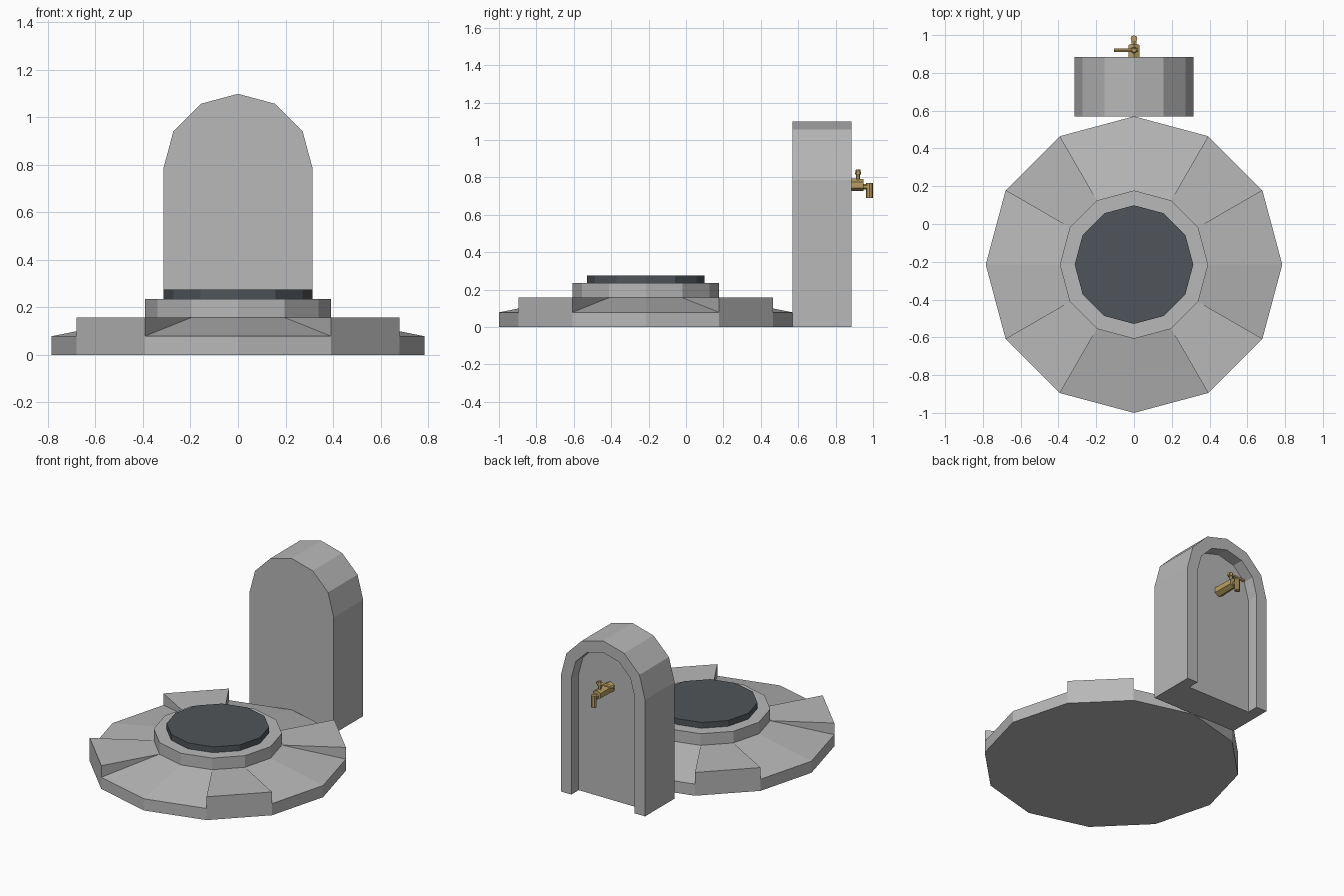
import bpy, bmesh
from math import cos, sin, radians, pi
from mathutils import Vector, Matrix

if "Cube" in bpy.data.objects:
    bpy.data.objects.remove(bpy.data.objects["Cube"])

U = 0.785          # plinth radius, the basic module
CY = -0.215        # plinth centre in y


def material(name, rgb):
    m = bpy.data.materials.new(name)
    m.use_nodes = True
    m.diffuse_color = (*rgb, 1)
    m.node_tree.nodes["Principled BSDF"].inputs["Base Color"].default_value = (*rgb, 1)
    return m


STONE = material("grey_stone", (0.48, 0.48, 0.48))
DARK = material("dark_slate", (0.08, 0.09, 0.1))
BRASS = material("brass", (0.48, 0.35, 0.12))


def finish(name, bm, mat):
    bmesh.ops.remove_doubles(bm, verts=bm.verts, dist=1e-5)
    bmesh.ops.recalc_face_normals(bm, faces=bm.faces)
    mesh = bpy.data.meshes.new(name)
    bm.to_mesh(mesh)
    bm.free()
    mesh.materials.append(mat)
    obj = bpy.data.objects.new(name, mesh)
    bpy.context.collection.objects.link(obj)
    return obj


def tube(name, start, end, r1, r2, sides, mat):
    a, b = Vector(start), Vector(end)
    bm = bmesh.new()
    turn = (b - a).to_track_quat('Z', 'Y').to_matrix().to_4x4()
    bmesh.ops.create_cone(bm, cap_ends=True, segments=sides, radius1=r1, radius2=r2,
                          depth=(b - a).length,
                          matrix=Matrix.Translation((a + b) / 2) @ turn)
    return finish(name, bm, mat)


def disc(name, r, z0, z1, mat):
    # twelve-sided drum with a corner on the x axis
    bm = bmesh.new()
    rings = [[bm.verts.new((r * cos(i * pi / 6), CY + r * sin(i * pi / 6), z))
              for i in range(12)] for z in (z0, z1)]
    for ring in rings:
        bm.faces.new(ring)
    for i in range(12):
        j = (i + 1) % 12
        bm.faces.new((rings[0][i], rings[0][j], rings[1][j], rings[1][i]))
    return finish(name, bm, mat)


# Plinth: four raised flat wedges between four sloping ramps
LOW, HIGH = 0.1 * U, 0.2 * U
bm = bmesh.new()


def polar(r, i, z):
    return (r * cos(i * pi / 6), CY + r * sin(i * pi / 6), z)


def face(*points):
    bm.faces.new([bm.verts.new(p) for p in points])


def rim_height(i):
    return HIGH if i % 3 == 1 else LOW


face(*[polar(U, i, 0) for i in range(12)])
for i in range(12):
    h = rim_height(i)
    face(polar(U, i, 0), polar(U, i + 1, 0), polar(U, i + 1, h), polar(U, i, h))
    face(polar(U, i, h), polar(U, i + 1, h), polar(U / 2, i + 1, HIGH), polar(U / 2, i, HIGH))
    if h != rim_height(i - 1):
        face(polar(U, i, LOW), polar(U, i, HIGH), polar(U / 2, i, HIGH))
finish("plinth", bm, STONE)

disc("raised_ring", U / 2, HIGH, 0.3 * U, STONE)
disc("dark_disc", 0.4 * U, 0.3 * U, 0.35 * U, DARK)

# Arched slab with a recess open at the bottom of its back
FRONT, BACK = CY + U, CY + 1.4 * U
PANEL = BACK - 0.1 * U
bm = bmesh.new()


def arch(r, y):
    pts = [(r, 0)] + [(r * cos(i * pi / 6), U + r * sin(i * pi / 6)) for i in range(7)] + [(-r, 0)]
    return [bm.verts.new((x, y, z)) for x, z in pts]


loops = [arch(0.4 * U, FRONT), arch(0.4 * U, BACK), arch(0.3 * U, BACK), arch(0.3 * U, PANEL)]
for a, b in zip(loops, loops[1:]):
    for i in range(len(a) - 1):
        bm.faces.new((a[i], a[i + 1], b[i + 1], b[i]))
bm.faces.new(loops[0])
bm.faces.new(loops[-1])
bm.faces.new([l[0] for l in loops] + [l[-1] for l in reversed(loops)])
finish("arched_slab", bm, STONE)

# Brass tap on the recessed panel
TY, TZ = 0.92, 0.76
tube("tap_body", (0, PANEL, TZ), (0, 0.95, TZ), 0.036, 0.032, 6, BRASS)
tube("tap_neck", (0, 0.94, 0.75), (0, 0.98, 0.75), 0.014, 0.014, 6, BRASS)
tube("tap_spout", (0, 0.981, 0.69), (0, 0.981, 0.77), 0.018, 0.018, 8, BRASS)
tube("tap_stem", (0, TY, 0.78), (0, TY, 0.825), 0.011, 0.011, 6, BRASS)
tube("tap_cap", (0, TY, 0.815), (0, TY, 0.842), 0.017, 0.012, 8, BRASS)
tube("tap_lever", (0.02, TY, 0.826), (-0.105, TY, 0.826), 0.011, 0.011, 6, BRASS)
